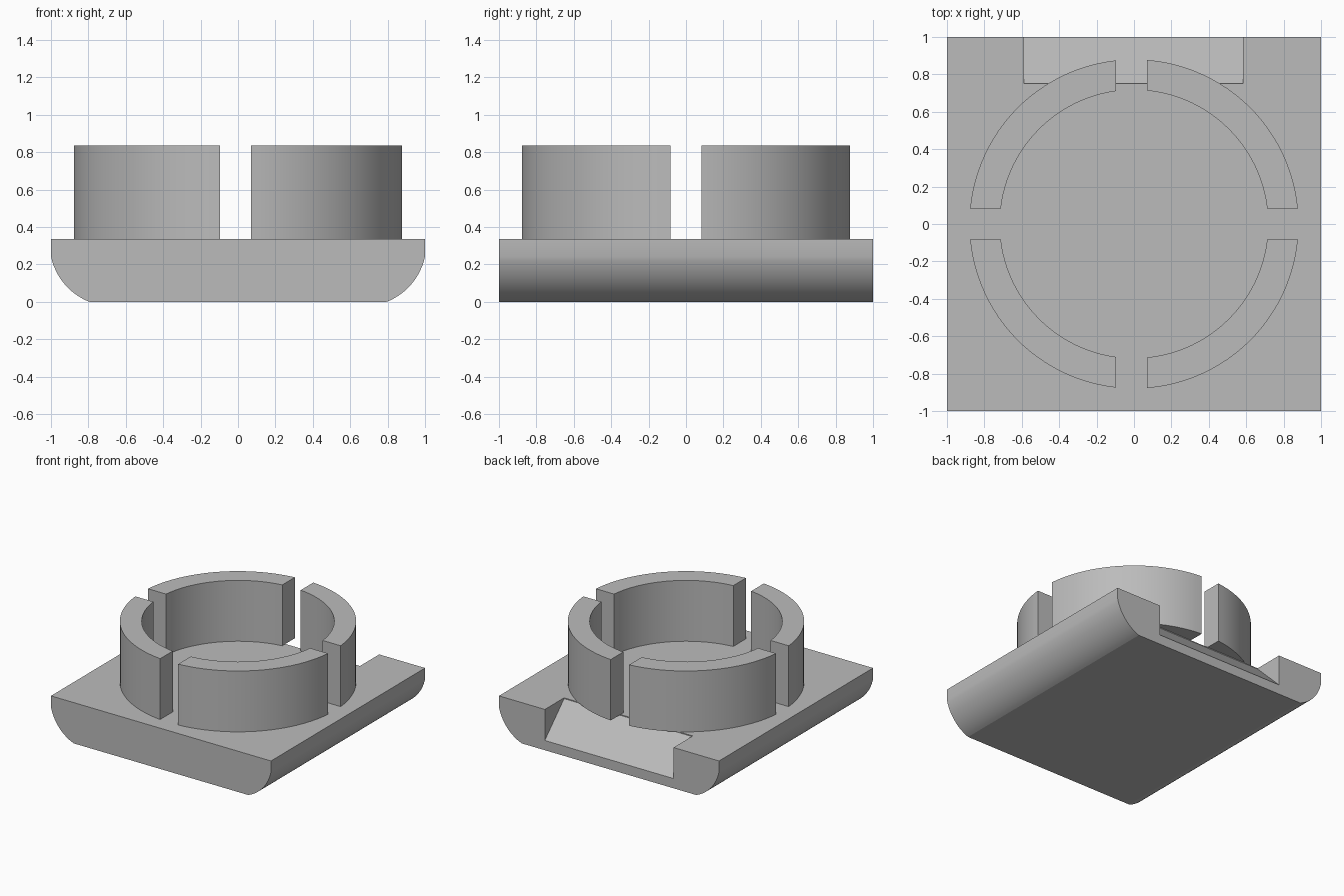
import bpy, bmesh
from math import asin, acos, sin, cos, radians
from mathutils import Vector

cube = bpy.data.objects.get("Cube")
if cube:
    bpy.data.objects.remove(cube)

grey = bpy.data.materials.new("plain_grey")
grey.use_nodes = True
colour = (0.5, 0.5, 0.5, 1)
grey.diffuse_color = colour
grey.node_tree.nodes["Principled BSDF"].inputs["Base Color"].default_value = colour


def prism(name, outline, sweep):
    """Extrude a closed outline of 3D points along the sweep vector."""
    bm = bmesh.new()
    face = bm.faces.new([bm.verts.new(p) for p in outline])
    ext = bmesh.ops.extrude_face_region(bm, geom=[face])
    moved = [v for v in ext["geom"] if isinstance(v, bmesh.types.BMVert)]
    bmesh.ops.translate(bm, verts=moved, vec=Vector(sweep))
    bmesh.ops.recalc_face_normals(bm, faces=bm.faces)
    mesh = bpy.data.meshes.new(name)
    bm.to_mesh(mesh)
    bm.free()
    mesh.materials.append(grey)
    obj = bpy.data.objects.new(name, mesh)
    bpy.context.collection.objects.link(obj)
    return obj


def activate(obj):
    bpy.ops.object.select_all(action="DESELECT")
    obj.select_set(True)
    bpy.context.view_layer.objects.active = obj


def smooth(obj):
    activate(obj)
    bpy.ops.object.shade_smooth_by_angle(angle=radians(18))


TOP = 0.335
RING_TOP = 0.835

# Base plate: flat bottom, rounded lower sides, swept front to back
steps = 14
half = [(1, TOP)]
for i in range(steps + 1):
    a = radians(-12 - 57 * i / steps)
    half.append((0.672 + 0.335 * cos(a), 0.312 + 0.335 * sin(a)))
half[-1] = (half[-1][0], 0)
section = half + [(-x, z) for x, z in reversed(half)]
base = prism("base_plate", [(x, -1, z) for x, z in section], (0, 2, 0))

# Sloping notch in the back edge
wedge = [(0.75, 0.5), (0.75, 0.328), (1, 0.08), (1.1, -0.02), (1.1, 0.5)]
cutter = prism("notch_cutter", [(-0.587, y, z) for y, z in wedge], (1.17, 0, 0))
cutter.hide_render = True
cut = base.modifiers.new("notch", "BOOLEAN")
cut.operation = "DIFFERENCE"
cut.solver = "EXACT"
cut.object = cutter
activate(base)
bpy.ops.object.modifier_apply(modifier=cut.name)
bpy.data.objects.remove(cutter)
smooth(base)


# Split ring: four curved walls with parallel-sided gaps
def arc(radius, gap_x, gap_y, sx, sy, n=24):
    start, end = asin(gap_y / radius), acos(gap_x / radius)
    angles = [start + (end - start) * i / n for i in range(n + 1)]
    return [(sx * radius * cos(a), sy * radius * sin(a), TOP) for a in angles]


for sx, side, gap_x in ((1, "left", 0.07), (-1, "right", 0.095)):
    for sy, end in ((1, "back"), (-1, "front")):
        outer = arc(0.88, gap_x, 0.082, sx, sy)
        inner = arc(0.717, gap_x, 0.082, sx, sy)
        wall = prism(f"ring_wall_{end}_{side}", outer + inner[::-1],
                     (0, 0, RING_TOP - TOP))
        smooth(wall)
